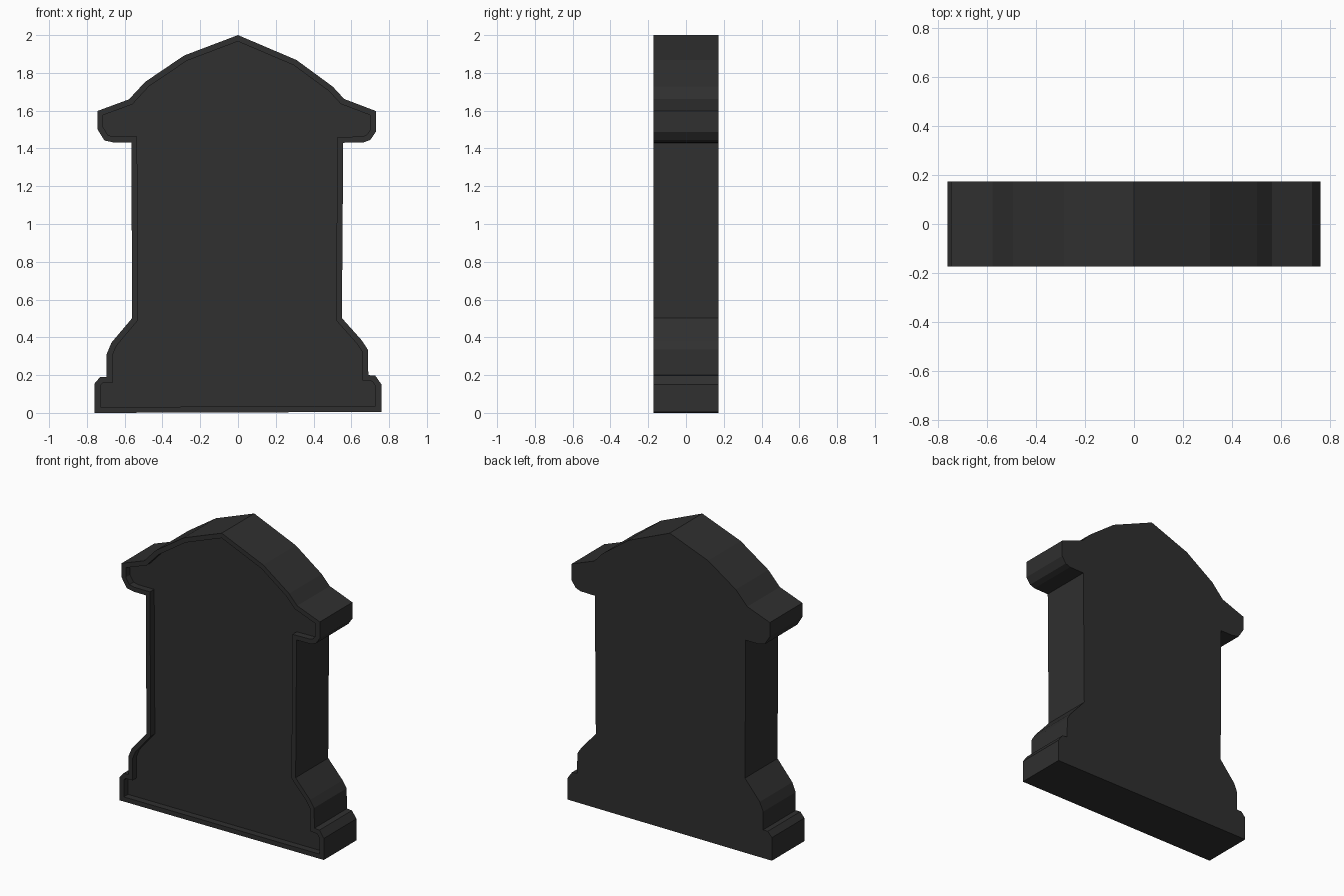
import bpy, bmesh

if "Cube" in bpy.data.objects:
    bpy.data.objects.remove(bpy.data.objects["Cube"])

HALF_DEPTH = 0.173
RIM = 0.031
RECESS = 0.045

# Slightly irregular hand-cut outline (x, z), counter-clockwise seen from the front
right_side = [(0.76, 0.005), (0.76, 0.15), (0.727, 0.197), (0.69, 0.2), (0.687, 0.335),
              (0.657, 0.382), (0.55, 0.502), (0.557, 1.43), (0.665, 1.432), (0.70, 1.445),
              (0.73, 1.488), (0.73, 1.598), (0.562, 1.662), (0.502, 1.727), (0.31, 1.868)]
left_side = [(0, 2.0), (-0.285, 1.892), (-0.492, 1.752), (-0.577, 1.66), (-0.745, 1.598),
             (-0.745, 1.503), (-0.707, 1.442), (-0.655, 1.431), (-0.565, 1.431), (-0.56, 0.502),
             (-0.67, 0.372), (-0.695, 0.312), (-0.695, 0.19), (-0.73, 0.19), (-0.76, 0.155),
             (-0.76, 0.0)]

# Dark stone material
stone = bpy.data.materials.new("dark_stone")
stone.diffuse_color = (0.029, 0.029, 0.029, 1)
stone.use_nodes = True
stone.node_tree.nodes["Principled BSDF"].inputs["Base Color"].default_value = stone.diffuse_color

# Slab: outline extruded from front to back
bm = bmesh.new()
front = bm.faces.new([bm.verts.new((x, -HALF_DEPTH, z)) for x, z in right_side + left_side])
back = bmesh.ops.extrude_face_region(bm, geom=[front], use_keep_orig=True)
moved = [g for g in back["geom"] if isinstance(g, bmesh.types.BMVert)]
bmesh.ops.translate(bm, verts=moved, vec=(0, 2 * HALF_DEPTH, 0))
bmesh.ops.recalc_face_normals(bm, faces=bm.faces[:])

# Raised rim around a sunken front panel
front = min(bm.faces, key=lambda f: f.calc_center_median().y)
bmesh.ops.inset_region(bm, faces=[front], thickness=RIM, use_even_offset=True)
panel = bmesh.ops.extrude_discrete_faces(bm, faces=[front])["faces"]
bmesh.ops.translate(bm, verts=panel[0].verts[:], vec=(0, RECESS, 0))
bmesh.ops.recalc_face_normals(bm, faces=bm.faces[:])

mesh = bpy.data.meshes.new("headstone")
bm.to_mesh(mesh)
bm.free()
mesh.materials.append(stone)
obj = bpy.data.objects.new("headstone", mesh)
bpy.context.collection.objects.link(obj)
